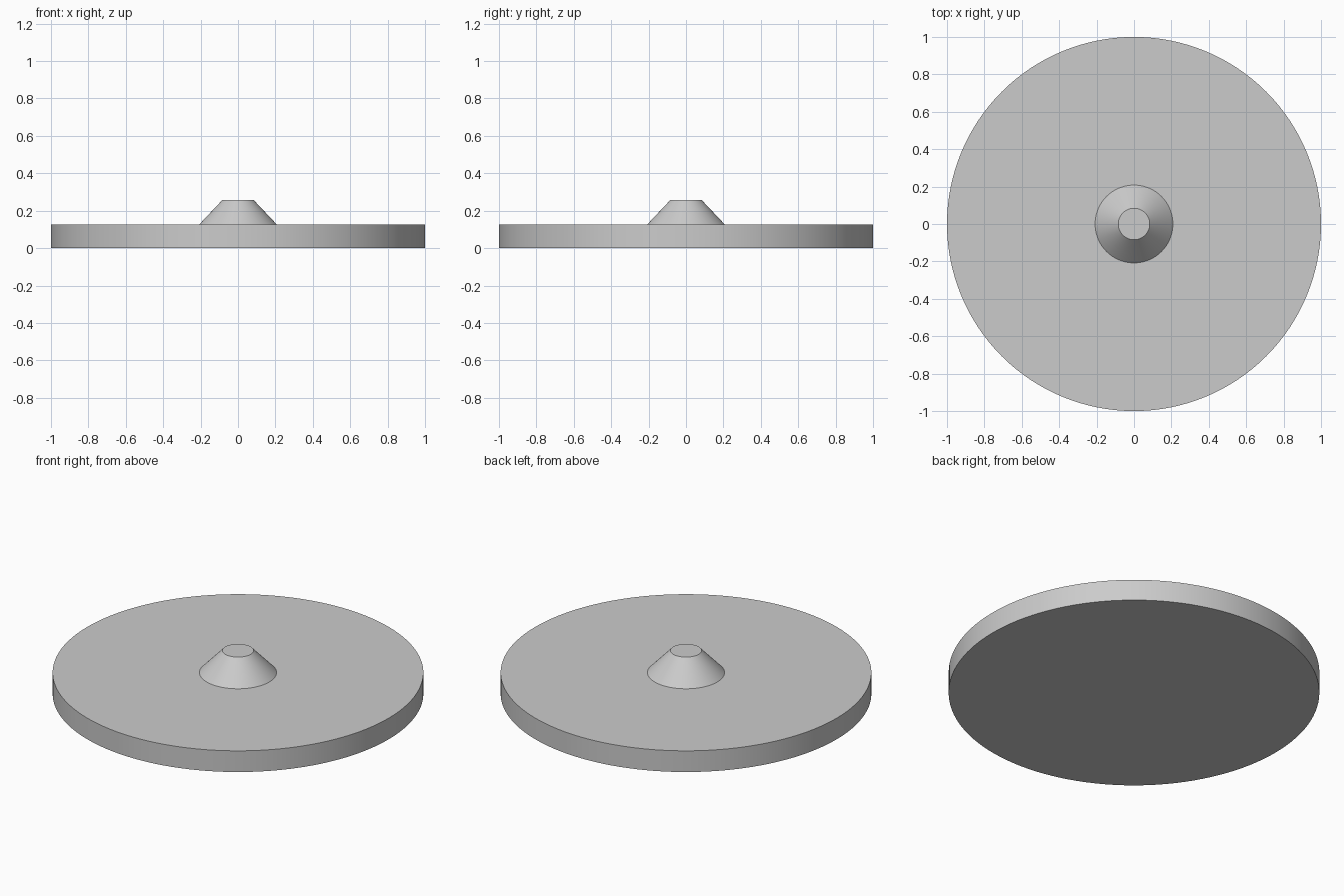
import bpy
import math

cube = bpy.data.objects.get("Cube")
if cube:
    bpy.data.objects.remove(cube, do_unlink=True)

SIDES = 128
BASE_HEIGHT = 0.126
TOTAL_HEIGHT = 0.257

grey = bpy.data.materials.new("plain grey")
grey.use_nodes = True
colour = (0.6, 0.6, 0.6, 1)
grey.diffuse_color = colour
grey.node_tree.nodes["Principled BSDF"].inputs["Base Color"].default_value = colour


def frustum(name, bottom_radius, top_radius, z_low, z_high):
    """Round solid between two heights, with crisp rims and smooth sides."""
    bpy.ops.mesh.primitive_cone_add(
        vertices=SIDES, radius1=bottom_radius, radius2=top_radius,
        depth=z_high - z_low, location=(0, 0, (z_low + z_high) / 2))
    part = bpy.context.object
    part.name = name
    part.data.materials.append(grey)
    bpy.ops.object.shade_smooth_by_angle(angle=math.radians(30))
    return part


# Flat round base
frustum("disc_base", 1, 1, 0, BASE_HEIGHT)

# Tapered hub standing on the base
frustum("tapered_hub", 0.208, 0.084, BASE_HEIGHT, TOTAL_HEIGHT)
